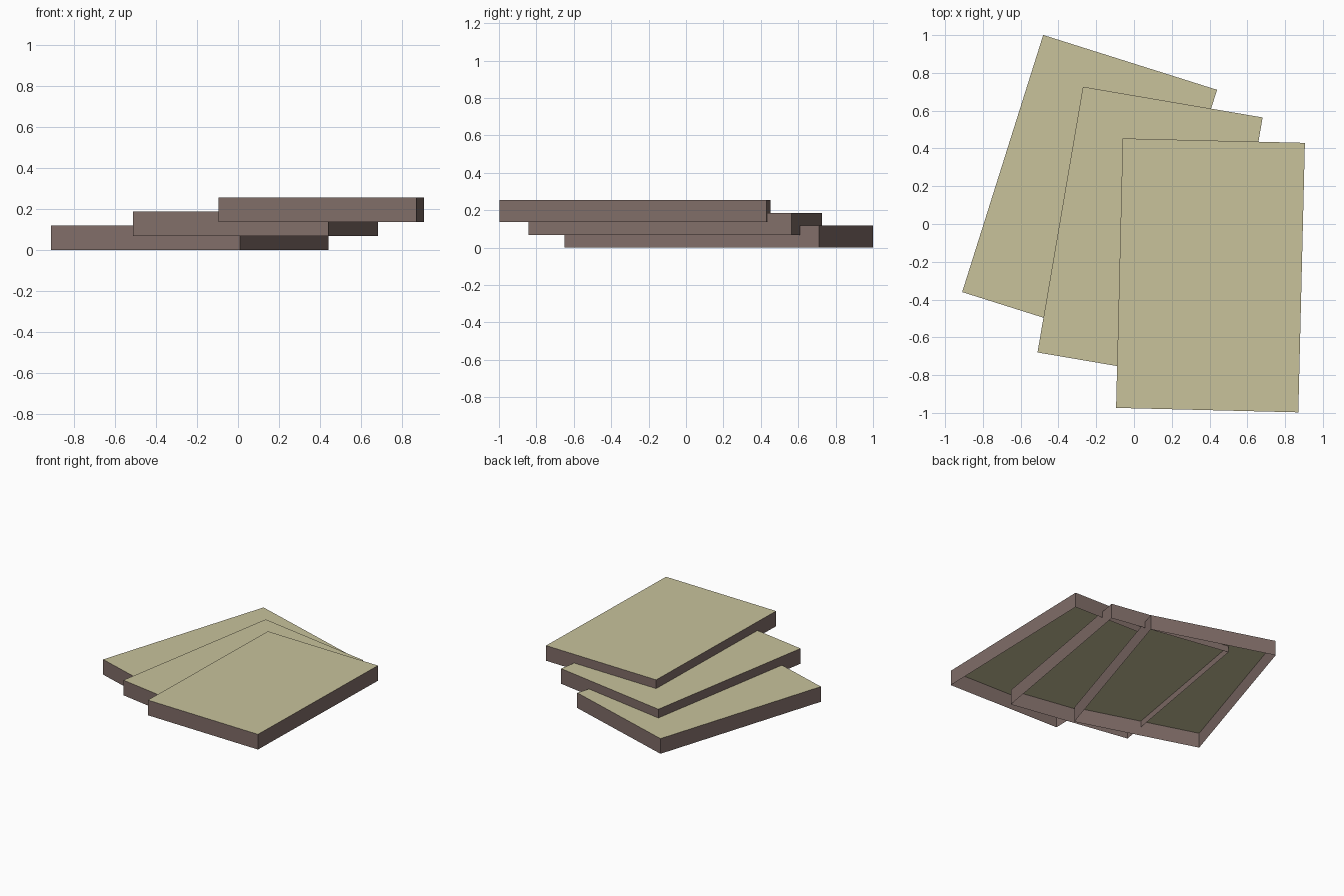
import bpy
import bmesh
from math import radians
from mathutils import Matrix

cube = bpy.data.objects.get("Cube")
if cube:
    bpy.data.objects.remove(cube, do_unlink=True)


def make_material(name, rgb):
    mat = bpy.data.materials.new(name)
    mat.use_nodes = True
    colour = (*rgb, 1.0)
    mat.diffuse_color = colour
    bsdf = next(n for n in mat.node_tree.nodes if n.type == 'BSDF_PRINCIPLED')
    bsdf.inputs["Base Color"].default_value = colour
    return mat


cream = make_material("pale khaki", (0.58, 0.54, 0.33))
brown = make_material("grey brown", (0.22, 0.155, 0.14))

WIDTH, LENGTH, HEIGHT, STEP = 0.965, 1.427, 0.118, 0.068


def make_slab(name, x, y, z, angle):
    """Flat slab with an open underside, khaki on top and brown around."""
    bm = bmesh.new()
    bmesh.ops.create_cube(bm, size=1.0)
    bmesh.ops.scale(bm, vec=(WIDTH, LENGTH, HEIGHT), verts=bm.verts)
    bm.normal_update()
    underside = [f for f in bm.faces if f.normal.z < -0.5]
    bmesh.ops.delete(bm, geom=underside, context='FACES_ONLY')
    for f in bm.faces:
        f.material_index = 0 if f.normal.z > 0.5 else 1
    mesh = bpy.data.meshes.new(name)
    bm.to_mesh(mesh)
    bm.free()
    mesh.materials.append(cream)
    mesh.materials.append(brown)
    obj = bpy.data.objects.new(name, mesh)
    obj.matrix_world = (Matrix.Translation((x, y, z + HEIGHT / 2))
                        @ Matrix.Rotation(radians(angle), 4, 'Z'))
    bpy.context.collection.objects.link(obj)


# Fanned stack, each slab sunk a little into the one below
make_slab("bottom_slab", -0.235, 0.175, 0, -17.5)
make_slab("middle_slab", 0.085, -0.058, STEP, -9.7)
make_slab("top_slab", 0.405, -0.272, 2 * STEP, -1.4)
